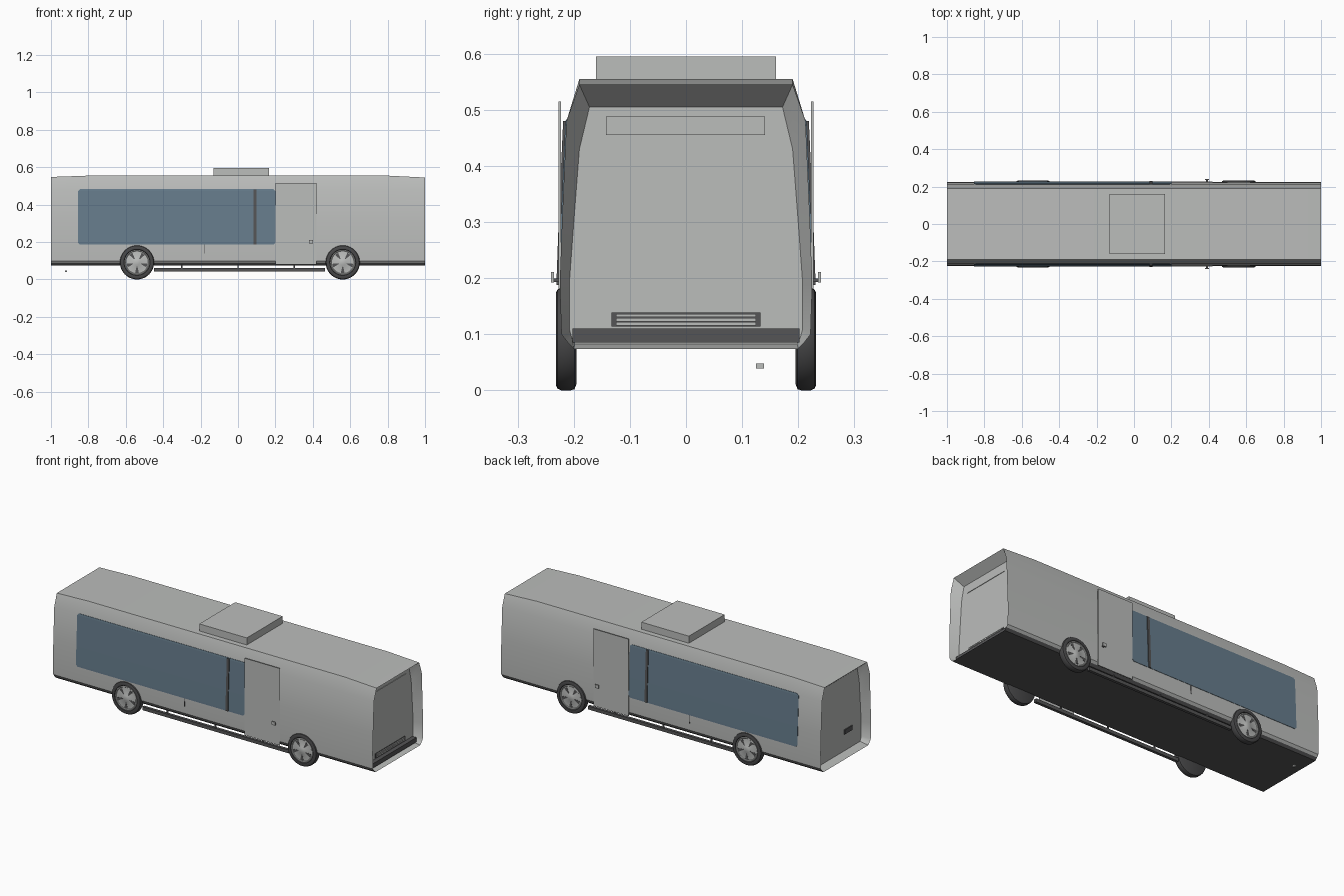
import bpy, bmesh, math
from mathutils import Matrix, Vector

if "Cube" in bpy.data.objects:
    bpy.data.objects.remove(bpy.data.objects["Cube"])


def material(name, rgb):
    m = bpy.data.materials.new(name)
    m.use_nodes = True
    m.diffuse_color = (*rgb, 1)
    bsdf = next(n for n in m.node_tree.nodes if n.type == 'BSDF_PRINCIPLED')
    bsdf.inputs["Base Color"].default_value = (*rgb, 1)
    return m


PAINT = material("light_grey_paint", (0.50, 0.51, 0.50))
DARK = material("dark_grey_trim", (0.09, 0.09, 0.092))
GLASS = material("blue_grey_glass", (0.135, 0.205, 0.265))
RUBBER = material("tyre_rubber", (0.065, 0.065, 0.067))


def add(name, bm, mats, smooth=False):
    bmesh.ops.recalc_face_normals(bm, faces=bm.faces)
    me = bpy.data.meshes.new(name)
    bm.to_mesh(me)
    bm.free()
    for m in mats:
        me.materials.append(m)
    ob = bpy.data.objects.new(name, me)
    bpy.context.collection.objects.link(ob)
    if smooth:
        bpy.ops.object.select_all(action='DESELECT')
        ob.select_set(True)
        bpy.context.view_layer.objects.active = ob
        bpy.ops.object.shade_smooth_by_angle(angle=math.radians(30))
    return ob


def box(name, x, y, z, mat):
    """Box from (min, max) ranges on each axis."""
    bm = bmesh.new()
    bmesh.ops.create_cube(bm, size=1)
    for v in bm.verts:
        v.co = [r[0] + (c + 0.5) * (r[1] - r[0]) for c, r in zip(v.co, (x, y, z))]
    return add(name, bm, [mat])


def side_box(name, x, y, z, mat):
    """The same box on both long sides."""
    for s, label in ((-1, "front"), (1, "back")):
        box(f"{name}_{label}", x, sorted((s * y[0], s * y[1])), z, mat)


# Half cross-sections (y, z) from roof edge down to the underside
OUTER = [(0.19, 0.555), (0.213, 0.48), (0.221, 0.30), (0.225, 0.19),
         (0.222, 0.10), (0.212, 0.087), (0.20, 0.074)]
INNER = [(0.172, 0.505), (0.19, 0.43), (0.20, 0.30), (0.208, 0.19),
         (0.208, 0.11), (0.204, 0.095), (0.198, 0.083)]


def side_y(z):
    """Half width of the body at a height."""
    for (y1, z1), (y0, z0) in zip(OUTER, OUTER[1:]):
        if z0 <= z <= z1:
            return y0 + (y1 - y0) * (z - z0) / (z1 - z0)
    return OUTER[0][0]


# Body shell: lofted rings with a recessed panel at each end
bm = bmesh.new()
rings = []
for x, half, drop in ((-0.95, INNER, 0), (-1, OUTER, 0.007), (-0.8, OUTER, 0),
                      (0.8, OUTER, 0), (1, OUTER, 0.01), (0.95, INNER, 0)):
    pts = [(y, z - (drop if i == 0 else 0)) for i, (y, z) in enumerate(half)]
    pts += [(-y, z) for y, z in reversed(pts)]
    rings.append([bm.verts.new((x, y, z)) for y, z in pts])
n = len(rings[0])
for k, (a, b) in enumerate(zip(rings, rings[1:])):
    for i in range(n):
        j = (i + 1) % n
        f = bm.faces.new((a[i], a[j], b[j], b[i]))
        # Lowest skirt and underside of the outer shell are dark
        if 1 <= k <= 3 and f.calc_center_median().z < 0.09:
            f.material_index = 1
bm.faces.new(rings[0])
bm.faces.new(rings[-1])
add("body_shell", bm, [PAINT, DARK], smooth=True)


# Plates that follow the curve of the body sides
def side_plate(name, x0, x1, z0, z1, lift, mat, corner=0.0):
    for s, label in ((-1, "front"), (1, "back")):
        bm = bmesh.new()
        zs = [z0, z0 + corner] + [z for _, z in reversed(OUTER)
                                  if z0 + corner < z < z1 - corner] + [z1 - corner, z1]
        zs = sorted(set(zs))
        rows = []
        for z in zs:
            inset = corner if corner and z in (z0, z1) else 0
            rows.append([[bm.verts.new((x, s * (side_y(z) + d), z))
                          for x in (x0 + inset, x1 - inset)] for d in (-0.003, lift)])
        for lo, hi in zip(rows, rows[1:]):
            for d in (0, 1):
                bm.faces.new((lo[d][0], lo[d][1], hi[d][1], hi[d][0]))
            for e in (0, 1):
                bm.faces.new((lo[0][e], lo[1][e], hi[1][e], hi[0][e]))
        for r in (rows[0], rows[-1]):
            bm.faces.new((r[0][0], r[0][1], r[1][1], r[1][0]))
        add(f"{name}_{label}", bm, [mat])


side_plate("side_window", -0.855, 0.20, 0.187, 0.483, 0.002, GLASS, 0.01)
side_plate("window_pillar", 0.083, 0.098, 0.188, 0.48, 0.006, DARK)
side_plate("panel_seam", -0.180, -0.176, 0.14, 0.19, 0.0015, DARK)

# Doors, handles and rocker bars
side_box("door", (0.20, 0.42), (0.2225, 0.2268), (0.08, 0.515), PAINT)
side_box("handle_stub", (0.385, 0.395), (0.22, 0.236), (0.193, 0.199), DARK)
side_box("handle", (0.379, 0.401), (0.2355, 0.241), (0.192, 0.211), PAINT)
side_box("rocker_bar", (-0.45, 0.465), (0.196, 0.212), (0.042, 0.061), DARK)
for i, x in enumerate((-0.3, 0.0, 0.3)):
    side_box(f"rocker_bracket_{i}", (x - 0.004, x + 0.004), (0.198, 0.204), (0.055, 0.08), DARK)

# Roof unit
box("roof_unit", (-0.13, 0.167), (-0.16, 0.16), (0.55, 0.595), PAINT)

# Details on the +x end panel
box("end_bumper", (0.945, 0.975), (-0.202, 0.202), (0.085, 0.11), DARK)
box("destination_board", (0.945, 0.953), (-0.143, 0.141), (0.455, 0.488), PAINT)
box("end_grille_back", (0.945, 0.953), (-0.133, 0.133), (0.114, 0.139), DARK)
for i in range(3):
    z = 0.1155 + i * 0.0075
    box(f"end_grille_slat_{i}", (0.95, 0.957), (-0.125, 0.125), (z, z + 0.006), PAINT)

# Details on the -x end
box("end_plate", (-0.955, -0.945), (-0.125, -0.055), (0.178, 0.203), DARK)
box("tow_eye", (-0.925, -0.915), (0.125, 0.139), (0.039, 0.048), PAINT)


# Wheels
def lathe(bm, profile, s, cx, mat_index, seg=40):
    """Spin (radius, y) points about the wheel axle."""
    rings = [[bm.verts.new((cx + r * math.cos(2 * math.pi * i / seg), s * y,
                            0.0915 + r * math.sin(2 * math.pi * i / seg)))
              for i in range(seg)] for r, y in profile]
    for a, b in zip(rings, rings[1:]):
        for i in range(seg):
            j = (i + 1) % seg
            bm.faces.new((a[i], a[j], b[j], b[i])).material_index = mat_index
    for r in (rings[0], rings[-1]):
        bm.faces.new(r).material_index = mat_index


TYRE = [(0.080, 0.195), (0.0895, 0.199), (0.0915, 0.206), (0.0915, 0.222),
        (0.0885, 0.229), (0.082, 0.232), (0.070, 0.231), (0.067, 0.226)]
RIM = [(0.067, 0.224), (0.067, 0.230), (0.063, 0.231), (0.060, 0.228),
       (0.020, 0.229), (0.015, 0.2315)]
for cx, end in ((-0.54, "left"), (0.56, "right")):
    for s, label in ((-1, "front"), (1, "back")):
        bm = bmesh.new()
        lathe(bm, TYRE, s, cx, 0)
        lathe(bm, RIM, s, cx, 1)
        add(f"wheel_{label}_{end}", bm, [RUBBER, PAINT], smooth=True)
        # Dark wedge openings between the five spokes
        bm = bmesh.new()
        for k in range(5):
            rot = Matrix.Rotation(math.radians(90 + 72 * k), 3, 'Y')
            wedge = ((0.022, -0.002), (0.056, -0.010), (0.056, 0.010), (0.022, 0.002))
            f = bm.faces.new([bm.verts.new(rot @ Vector((r, s * 0.2285, w))
                                           + Vector((cx, 0, 0.0915))) for r, w in wedge])
            ext = bmesh.ops.extrude_face_region(bm, geom=[f])["geom"]
            for v in ext:
                if isinstance(v, bmesh.types.BMVert):
                    v.co.y += s * 0.001
        add(f"rim_openings_{label}_{end}", bm, [DARK])
